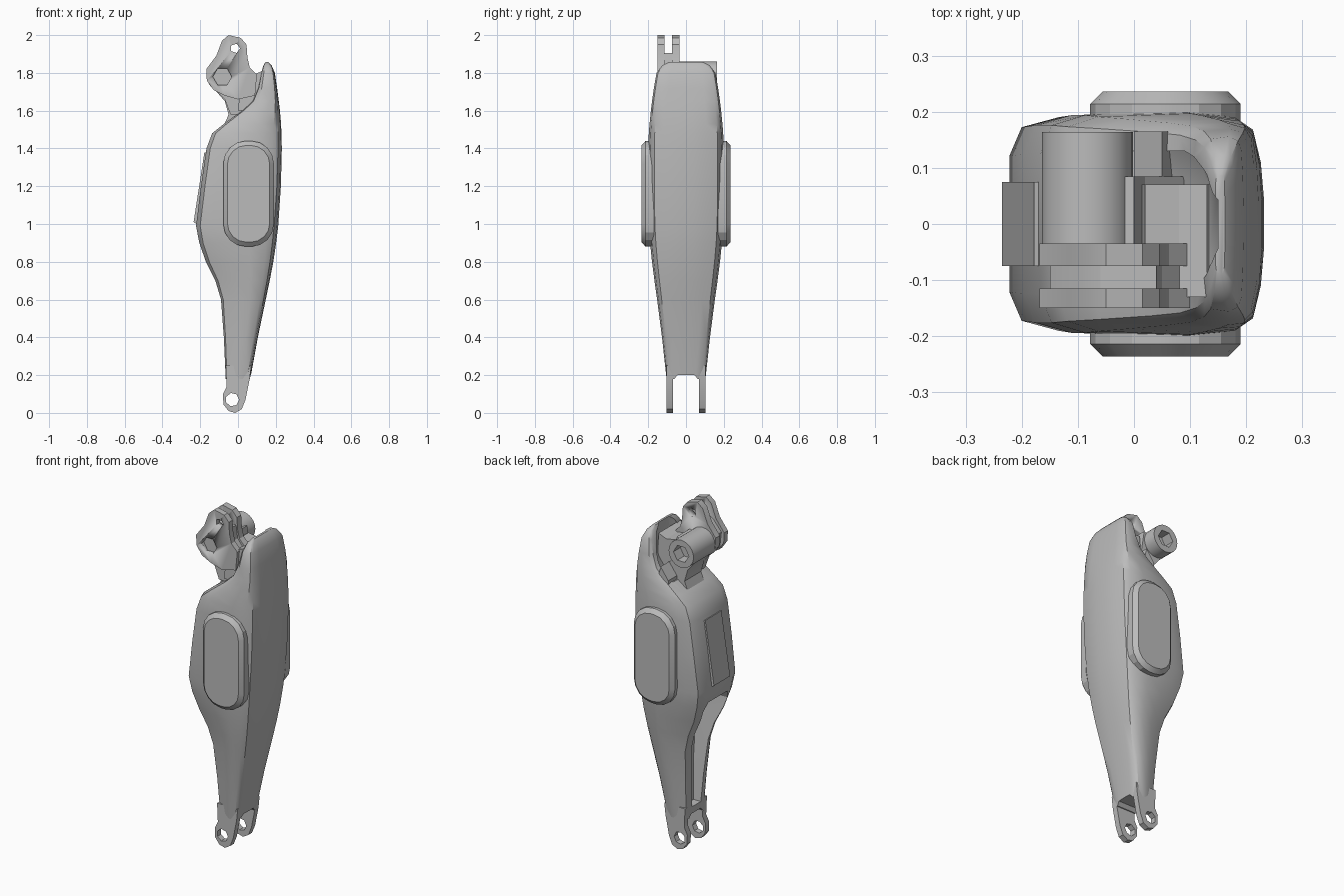
import bpy
import bmesh
from math import pi, sin, cos

if "Cube" in bpy.data.objects:
    bpy.data.objects.remove(bpy.data.objects["Cube"])

# One plain grey for every part
grey = bpy.data.materials.new("warm_grey")
grey.use_nodes = True
grey.diffuse_color = (0.5, 0.5, 0.5, 1)
grey.node_tree.nodes["Principled BSDF"].inputs["Base Color"].default_value = (0.5, 0.5, 0.5, 1)


def loft(name, rings, smooth_angle=30):
    """Skin a list of equally long point rings and close both ends."""
    bm = bmesh.new()
    loops = [[bm.verts.new(point) for point in ring] for ring in rings]
    count = len(loops[0])
    for low, high in zip(loops, loops[1:]):
        for i in range(count):
            j = (i + 1) % count
            bm.faces.new((low[i], low[j], high[j], high[i]))
    bm.faces.new(loops[0])
    bm.faces.new(loops[-1])
    bmesh.ops.recalc_face_normals(bm, faces=bm.faces)
    mesh = bpy.data.meshes.new(name)
    bm.to_mesh(mesh)
    bm.free()
    mesh.materials.append(grey)
    obj = bpy.data.objects.new(name, mesh)
    bpy.context.collection.objects.link(obj)
    shade(obj, smooth_angle)
    return obj


def activate(obj):
    bpy.ops.object.select_all(action="DESELECT")
    obj.select_set(True)
    bpy.context.view_layer.objects.active = obj


def shade(obj, degrees):
    activate(obj)
    bpy.ops.object.shade_smooth_by_angle(angle=degrees * pi / 180)


def prism(name, outline, y_start, y_end):
    """Extrude an (x, z) outline along y."""
    return loft(name, [[(x, y, z) for x, z in outline] for y in (y_start, y_end)])


def circle(x, z, radius, sides):
    return [(x + radius * cos(2 * pi * i / sides), z + radius * sin(2 * pi * i / sides))
            for i in range(sides)]


def cut(target, cutter):
    cutter.hide_render = True
    activate(target)
    modifier = target.modifiers.new("cut", "BOOLEAN")
    modifier.operation = "DIFFERENCE"
    modifier.solver = "EXACT"
    modifier.object = cutter
    bpy.ops.object.modifier_apply(modifier=modifier.name)
    bpy.data.objects.remove(cutter)


def shell_section(z, back, front, half_width):
    """Rounded cross-section whose rear corners become chamfers lower down."""
    taper = min(1, max(0, (0.95 - z) / 0.2))
    half = [(0, 0.62), (0.05, 0.88 - 0.1 * taper), (0.2 + 0.2 * taper, 0.97), (0.65, 1),
            (0.87, 0.95), (0.95, 0.84), (0.985, 0.55), (1, 0.2)]
    full = half + [(u, -v) for u, v in reversed(half)]
    return [(back + (front - back) * u, half_width * v, z) for u, v in full]


# Main shell: height, rear edge, front edge, half width
profile = [
    (0.18, -0.065, 0.065, 0.103), (0.4, -0.075, 0.105, 0.127), (0.6, -0.09, 0.147, 0.153),
    (0.7, -0.12, 0.168, 0.167), (0.8, -0.17, 0.187, 0.18), (0.9, -0.205, 0.202, 0.19),
    (0.99, -0.222, 0.213, 0.196), (1.2, -0.196, 0.227, 0.2), (1.4, -0.167, 0.232, 0.2),
    (1.48, -0.137, 0.23, 0.197), (1.53, -0.075, 0.228, 0.193), (1.6, 0.02, 0.222, 0.186),
    (1.65, 0.075, 0.216, 0.18), (1.72, 0.105, 0.207, 0.17), (1.8, 0.122, 0.195, 0.156),
    (1.84, 0.135, 0.178, 0.125), (1.857, 0.145, 0.162, 0.09)]
shell = loft("shin_shell", [shell_section(*row) for row in profile], 35)

# Open channel down the rear of the lower shell
channel = [(0.24, -0.02, 0.045), (0.5, -0.005, 0.072), (0.75, 0, 0.105), (0.86, -0.08, 0.12),
           (0.91, -0.2, 0.1)]
cut(shell, loft("channel_cutter", [
    [(-0.4, -w, z), (floor, -w * 0.9, z), (floor, w * 0.9, z), (-0.4, w, z)]
    for z, floor, w in channel]))

# Scooped inside of the upper fin
cut(shell, loft("scoop_cutter", [
    [(-0.3, -w, z), (x - 0.02, -w, z), (x, -w * 0.6, z), (x, w * 0.6, z),
     (x - 0.02, w, z), (-0.3, w, z)]
    for z, x, w in [(1.58, 0.06, 0.13), (1.68, 0.13, 0.13), (1.8, 0.15, 0.1), (1.9, 0.15, 0.05)]]))

# Arch between the fork arms
cut(shell, loft("arch_cutter", [
    [(x, -0.066, 0.1), (x, 0.066, 0.1), (x, 0.062, 0.18), (x, 0.045, 0.2),
     (x, -0.045, 0.2), (x, -0.062, 0.18)] for x in (-0.3, 0.3)]))
shade(shell, 35)

# Fork arms with pin holes at the foot end
fork_outline = [(-0.065, 0.25), (-0.06, 0.14), (-0.08, 0.1), (-0.077, 0.045), (-0.05, 0.01),
                (-0.015, 0), (0.02, 0.02), (0.04, 0.07), (0.062, 0.18), (0.07, 0.25)]
for side, label in ((1, "rear"), (-1, "front")):
    fork = prism(label + "_fork_arm", fork_outline, side * 0.068, side * 0.102)
    cut(fork, prism("pin_cutter", circle(-0.03, 0.07, 0.036, 7), side * 0.02, side * 0.2))

# Raised oval pads on both sides
def oval(y, half_x, half_z, corner):
    ring = []
    for cx, cz, start in ((1, 1, 0), (-1, 1, 1), (-1, -1, 2), (1, -1, 3)):
        for step in range(5):
            angle = (start + step / 4) * pi / 2
            ring.append((0.056 + cx * (half_x - corner) + corner * cos(angle), y,
                         1.16 + cz * (half_z - corner) + corner * sin(angle)))
    return ring


for side, label in ((1, "rear"), (-1, "front")):
    loft(label + "_oval_pad", [oval(side * 0.17, 0.134, 0.28, 0.12),
                               oval(side * 0.214, 0.134, 0.28, 0.12),
                               oval(side * 0.236, 0.112, 0.256, 0.1)], 20)

# Slanted plate on the calf
prism("calf_plate", [(-0.235, 1.01), (-0.19, 0.98), (-0.14, 1.37), (-0.178, 1.38)], -0.075, 0.075)

# Knee neck rising out of the shell
prism("knee_neck", [(-0.1, 1.46), (-0.05, 1.58), (-0.07, 1.65), (-0.13, 1.72), (-0.1, 1.8),
                    (0, 1.83), (0.02, 1.7), (0.09, 1.62), (0.1, 1.46)], -0.07, 0.085)

# Knee barrel with a blind bore
barrel = prism("knee_barrel", circle(-0.083, 1.78, 0.081, 24), -0.07, 0.164)
cut(barrel, prism("bore_cutter", circle(-0.083, 1.78, 0.05, 6), 0.1, 0.3))
shade(barrel, 30)

# Clevis plates and the web that joins them
clevis_outline = [(-0.13, 1.71), (-0.165, 1.76), (-0.168, 1.82), (-0.115, 1.89), (-0.085, 1.97),
                  (-0.05, 2), (0.015, 1.985), (0.045, 1.95), (0.05, 1.88), (0.062, 1.83),
                  (0.1, 1.79), (0.09, 1.68), (0, 1.66), (-0.07, 1.68)]
for label, y_start, y_end in (("outer", -0.15, -0.115), ("inner", -0.075, -0.035)):
    plate = prism(label + "_clevis_plate", clevis_outline, y_start, y_end)
    cut(plate, prism("pin_cutter", circle(-0.015, 1.93, 0.026, 5), -0.3, 0.3))
    if label == "outer":
        cut(plate, prism("socket_cutter", circle(-0.083, 1.78, 0.05, 6), -0.3, -0.128))
prism("clevis_web", [(-0.14, 1.73), (-0.15, 1.82), (-0.1, 1.88), (-0.06, 1.905), (0.04, 1.905),
                     (0.05, 1.83), (0.09, 1.78), (0.1, 1.58), (-0.04, 1.58), (-0.07, 1.66)],
      -0.12, -0.06)

# Bridge to the fin and a small stop block
prism("fin_bridge", [(0, 1.6), (0.02, 1.8), (0.08, 1.79), (0.13, 1.81), (0.14, 1.6)], -0.13, 0.07)
prism("stop_block", [(0, 1.5), (0, 1.6), (0.05, 1.67), (0.09, 1.5)], 0.085, 0.165)
